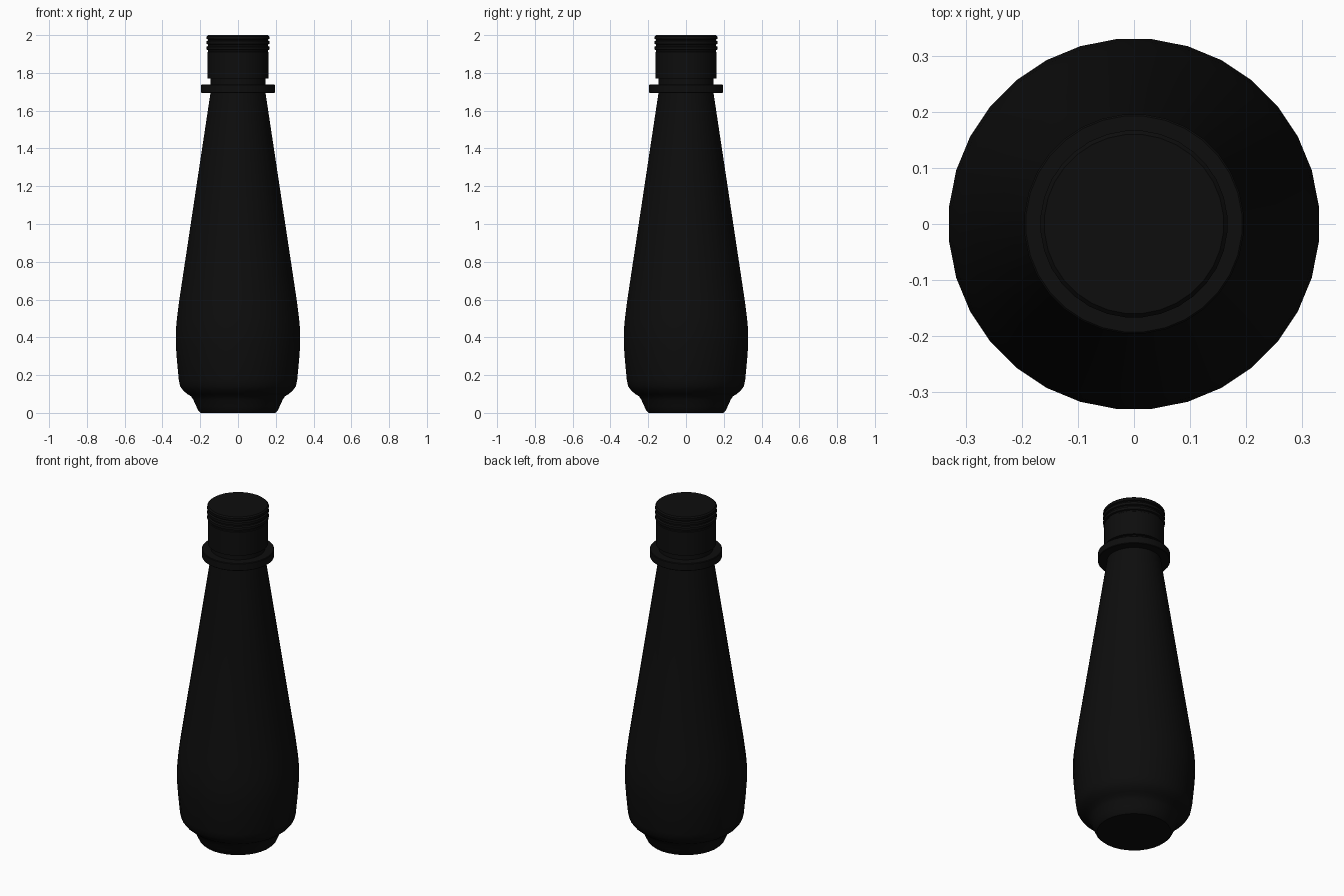
import bpy
import bmesh
import math

cube = bpy.data.objects.get("Cube")
if cube:
    bpy.data.objects.remove(cube, do_unlink=True)

SIDES = 32

black = bpy.data.materials.new("black_glass")
black.use_nodes = True
colour = (0.004, 0.004, 0.004, 1)
black.diffuse_color = colour
black.node_tree.nodes["Principled BSDF"].inputs["Base Color"].default_value = colour


def lathe(name, profile, angle=35):
    """Turn a (radius, height) outline, bottom to top, into a capped solid."""
    bm = bmesh.new()
    rings = []
    for r, z in profile:
        ring = []
        for i in range(SIDES):
            a = 2 * math.pi * (i + 0.5) / SIDES
            ring.append(bm.verts.new((r * math.cos(a), r * math.sin(a), z)))
        rings.append(ring)
    for low, high in zip(rings, rings[1:]):
        for i in range(SIDES):
            j = (i + 1) % SIDES
            bm.faces.new((low[i], low[j], high[j], high[i]))
    bm.faces.new(rings[0][::-1])
    bm.faces.new(rings[-1])
    mesh = bpy.data.meshes.new(name)
    bm.to_mesh(mesh)
    bm.free()
    mesh.materials.append(black)
    obj = bpy.data.objects.new(name, mesh)
    bpy.context.collection.objects.link(obj)
    bpy.ops.object.select_all(action="DESELECT")
    obj.select_set(True)
    bpy.context.view_layer.objects.active = obj
    bpy.ops.object.shade_smooth_by_angle(angle=math.radians(angle))
    return obj


# Tapered body with a narrow foot, running up into the neck
lathe("bottle_body", [
    (0.2, 0), (0.21, 0.01), (0.222, 0.035), (0.238, 0.07), (0.25, 0.088),
    (0.27, 0.1), (0.293, 0.12), (0.308, 0.142), (0.315, 0.175),
    (0.325, 0.28), (0.331, 0.36), (0.331, 0.43), (0.325, 0.5),
    (0.312, 0.6), (0.147, 1.69), (0.147, 1.8),
])

# Flat collar around the neck
lathe("neck_collar", [
    (0.14, 1.693), (0.193, 1.693), (0.196, 1.696),
    (0.196, 1.735), (0.193, 1.738), (0.14, 1.738),
])

# Cap with two thin grooves near the top
cap = [(0.15, 1.77), (0.163, 1.77), (0.163, 1.91)]
for z in (1.92, 1.95):
    cap += [(0.159, z - 0.007), (0.159, z), (0.167, z + 0.003), (0.167, z + 0.018)]
cap += [(0.159, 1.973), (0.159, 1.977), (0.167, 1.98), (0.167, 1.993), (0.16, 2.0)]
lathe("bottle_cap", cap)
